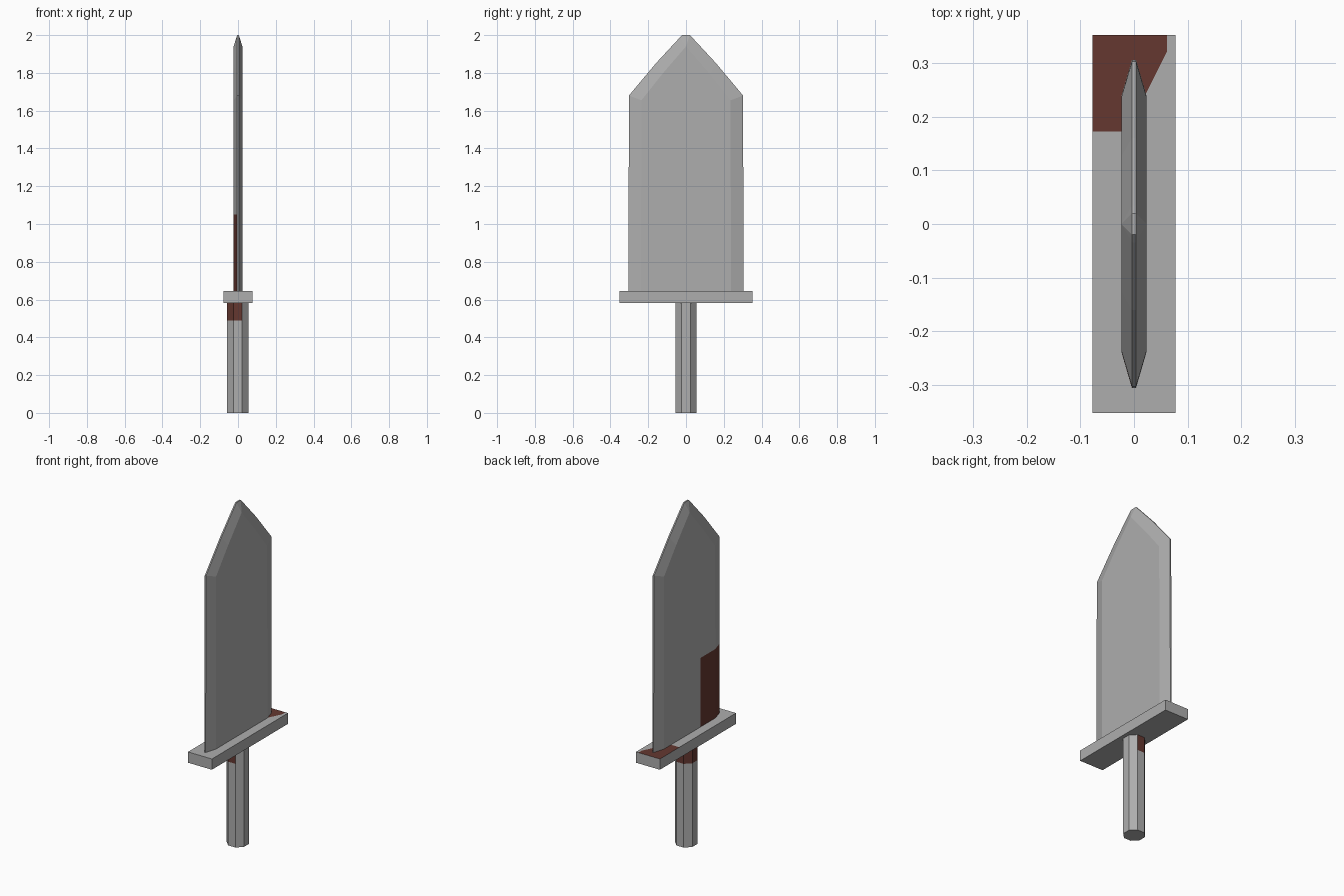
import bpy, bmesh, math
from mathutils import Vector, Matrix

if "Cube" in bpy.data.objects:
    bpy.data.objects.remove(bpy.data.objects["Cube"])


def material(name, rgb):
    m = bpy.data.materials.new(name)
    m.diffuse_color = (*rgb, 1)
    m.use_nodes = True
    m.node_tree.nodes["Principled BSDF"].inputs["Base Color"].default_value = m.diffuse_color
    return m


STEEL = material("grey_steel", (0.42, 0.42, 0.42))
STAIN = material("dark_red_stain", (0.128, 0.039, 0.03))


def cut(bm, co, no):
    geom = bm.verts[:] + bm.edges[:] + bm.faces[:]
    bmesh.ops.bisect_plane(bm, geom=geom, plane_co=co, plane_no=no, dist=1e-5)


def finish(name, bm, stained):
    """Colour faces by rule and make the object."""
    bmesh.ops.recalc_face_normals(bm, faces=bm.faces[:])
    bm.normal_update()
    for f in bm.faces:
        f.material_index = int(stained(f.calc_center_median(), f.normal))
    me = bpy.data.meshes.new(name)
    bm.to_mesh(me)
    bm.free()
    me.materials.append(STEEL)
    me.materials.append(STAIN)
    ob = bpy.data.objects.new(name, me)
    bpy.context.collection.objects.link(ob)
    return ob


# Handle: octagonal rod, flats facing the axes, stained at its top
bm = bmesh.new()
bmesh.ops.create_cone(bm, cap_ends=True, segments=8, depth=0.59,
                      radius1=0.0606, radius2=0.0606)
bmesh.ops.rotate(bm, verts=bm.verts[:], matrix=Matrix.Rotation(math.pi / 8, 3, 'Z'))
bmesh.ops.translate(bm, verts=bm.verts[:], vec=(-0.001, 0, 0.295))
cut(bm, (0, 0, 0.49), (0, 0, 1))
finish("handle", bm, lambda c, n: c.z > 0.49 and n.x < 0.1 and abs(n.z) < 0.5)

# Guard: flat bar with a stain on one end of its top face
bm = bmesh.new()
bmesh.ops.create_cube(bm, size=1)
bmesh.ops.scale(bm, verts=bm.verts[:], vec=(0.155, 0.704, 0.063))
bmesh.ops.translate(bm, verts=bm.verts[:], vec=(0, 0, 0.6145))
slant = Vector((0.08, -0.04, 0))
cut(bm, (0, 0.172, 0), (0, 1, 0))
cut(bm, (0.061, 0, 0), (1, 0, 0))
cut(bm, (0.061, 0.32, 0), slant)
finish("guard", bm, lambda c, n: n.z > 0.9 and c.y > 0.172 and c.x < 0.061
       and (c - Vector((0.061, 0.32, c.z))).dot(slant) < 0)

# Blade: flat centre face with bevels out to a thin edge
half_edge = [(0.305, 0.64), (0.302, 1.68), (0.16, 1.85), (0.034, 1.986), (0.02, 2.0)]
half_flat = [(0.238, 0.64), (0.236, 1.655), (0.125, 1.795), (0, 1.94), (0, 1.94)]


def full(half):
    return half + [(-y, z) for y, z in reversed(half)]


bm = bmesh.new()
rings = [[bm.verts.new((x, y, z)) for y, z in full(half)]
         for x, half in ((0.0235, half_flat), (0.004, half_edge),
                         (-0.004, half_edge), (-0.0235, half_flat))]
n = len(rings[0])
for a, b in zip(rings, rings[1:]):
    for i in range(n - 1):
        bm.faces.new((a[i], a[i + 1], b[i + 1], b[i]))
bm.faces.new(rings[0])
bm.faces.new(rings[3])
bm.faces.new([r[0] for r in rings] + [r[-1] for r in reversed(rings)])
bmesh.ops.remove_doubles(bm, verts=bm.verts[:], dist=1e-4)
cut(bm, (0, 0, 1.05), (0, 0, 1))
cut(bm, (0, -0.1, 0), (0, 1, 0))
finish("blade", bm, lambda c, n: c.z < 1.05 and c.y < -0.1 and n.x < -0.1)
